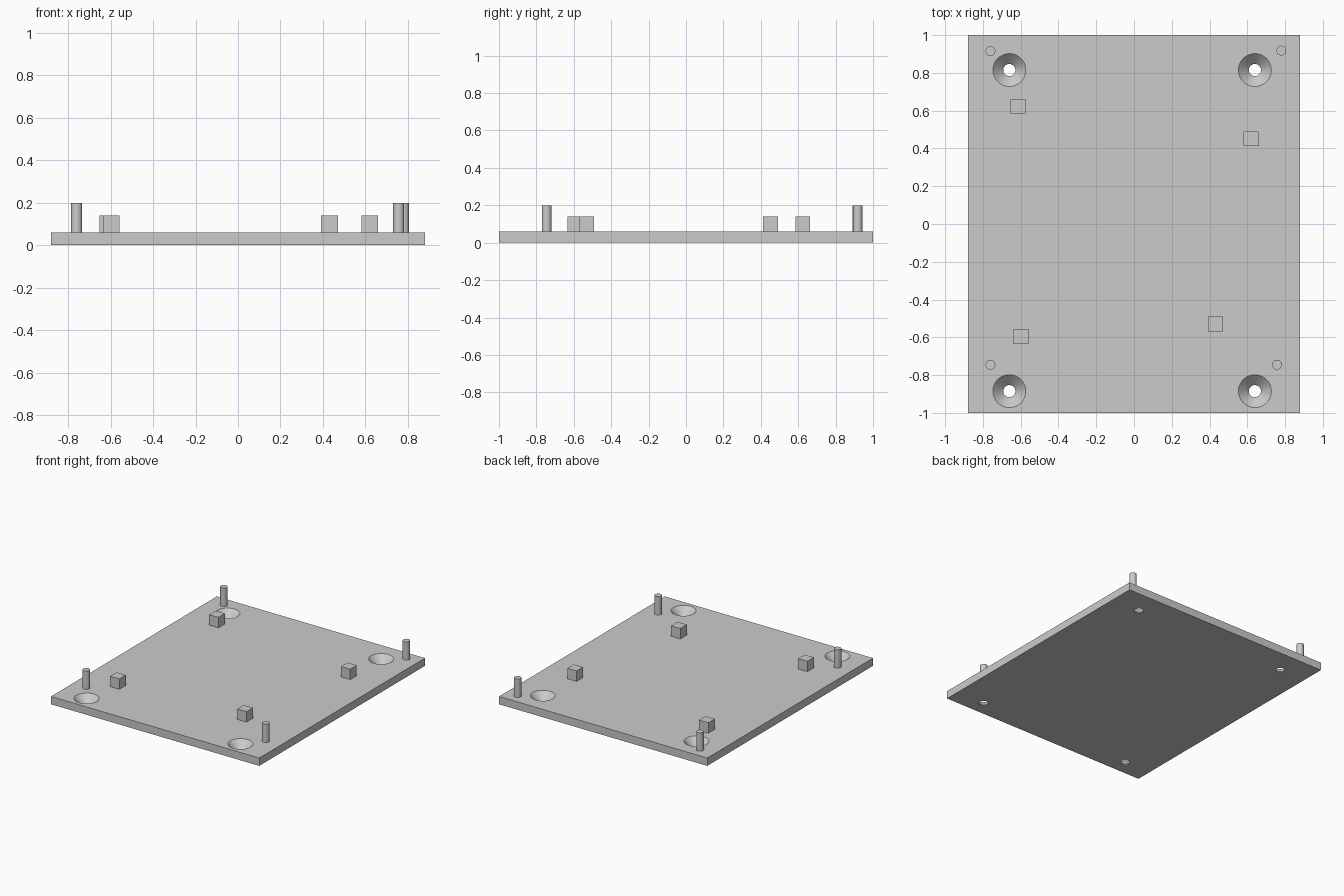
import bpy
import bmesh
from math import cos, sin, pi, radians

cube = bpy.data.objects.get("Cube")
if cube:
    bpy.data.objects.remove(cube, do_unlink=True)

THICK = 0.06
GREY = (0.6, 0.6, 0.6, 1)

grey = bpy.data.materials.new("plain grey")
grey.use_nodes = True
grey.diffuse_color = GREY
grey.node_tree.nodes["Principled BSDF"].inputs["Base Color"].default_value = GREY


def add_object(name, bm):
    bmesh.ops.recalc_face_normals(bm, faces=bm.faces)
    mesh = bpy.data.meshes.new(name)
    bm.to_mesh(mesh)
    bm.free()
    mesh.materials.append(grey)
    obj = bpy.data.objects.new(name, mesh)
    bpy.context.collection.objects.link(obj)
    return obj


def box(name, x, y, size, z0, z1):
    bm = bmesh.new()
    bmesh.ops.create_cube(bm, size=1)
    for v in bm.verts:
        v.co = (x + v.co.x * size[0], y + v.co.y * size[1], z0 + (v.co.z + 0.5) * (z1 - z0))
    return add_object(name, bm)


def lathe(bm, x, y, profile, sides):
    """Closed solid of revolution from (radius, height) pairs."""
    rings = [[bm.verts.new((x + r * cos(2 * pi * i / sides), y + r * sin(2 * pi * i / sides), z))
              for i in range(sides)] for r, z in profile]
    for low, high in zip(rings, rings[1:]):
        for i in range(sides):
            j = (i + 1) % sides
            bm.faces.new((low[i], low[j], high[j], high[i]))
    bm.faces.new(rings[0][::-1])
    bm.faces.new(rings[-1])


def smooth(obj):
    bpy.ops.object.select_all(action="DESELECT")
    obj.select_set(True)
    bpy.context.view_layer.objects.active = obj
    bpy.ops.object.shade_smooth_by_angle(angle=radians(30))


# Base plate with four countersunk screw holes
plate = box("base_plate", 0, 0, (1.76, 2), 0, THICK)
bm = bmesh.new()
for x in (-0.66, 0.64):
    for y in (-0.885, 0.815):
        lathe(bm, x, y, [(0.032, -0.02), (0.032, 0.005), (0.087, THICK), (0.087, 0.09)], 48)
cutter = add_object("hole_cutter", bm)
cutter.hide_render = True
cut = plate.modifiers.new("screw_holes", "BOOLEAN")
cut.operation = "DIFFERENCE"
cut.solver = "EXACT"
cut.object = cutter
bpy.context.view_layer.objects.active = plate
bpy.ops.object.modifier_apply(modifier=cut.name)
bpy.data.objects.remove(cutter, do_unlink=True)
smooth(plate)

# Round locating pegs near the corners
pegs = {"back_right": (-0.76, 0.915), "back_left": (0.78, 0.918),
        "front_right": (-0.76, -0.745), "front_left": (0.757, -0.745)}
for corner, (x, y) in pegs.items():
    bm = bmesh.new()
    lathe(bm, x, y, [(0.026, THICK), (0.026, 0.2)], 32)
    smooth(add_object(corner + "_peg", bm))

# Square support blocks
blocks = {"back_right": (-0.614, 0.624), "back_left": (0.62, 0.452),
          "front_right": (-0.598, -0.595), "front_left": (0.431, -0.53)}
for corner, (x, y) in blocks.items():
    box(corner + "_block", x, y, (0.078, 0.078), THICK, 0.14)
